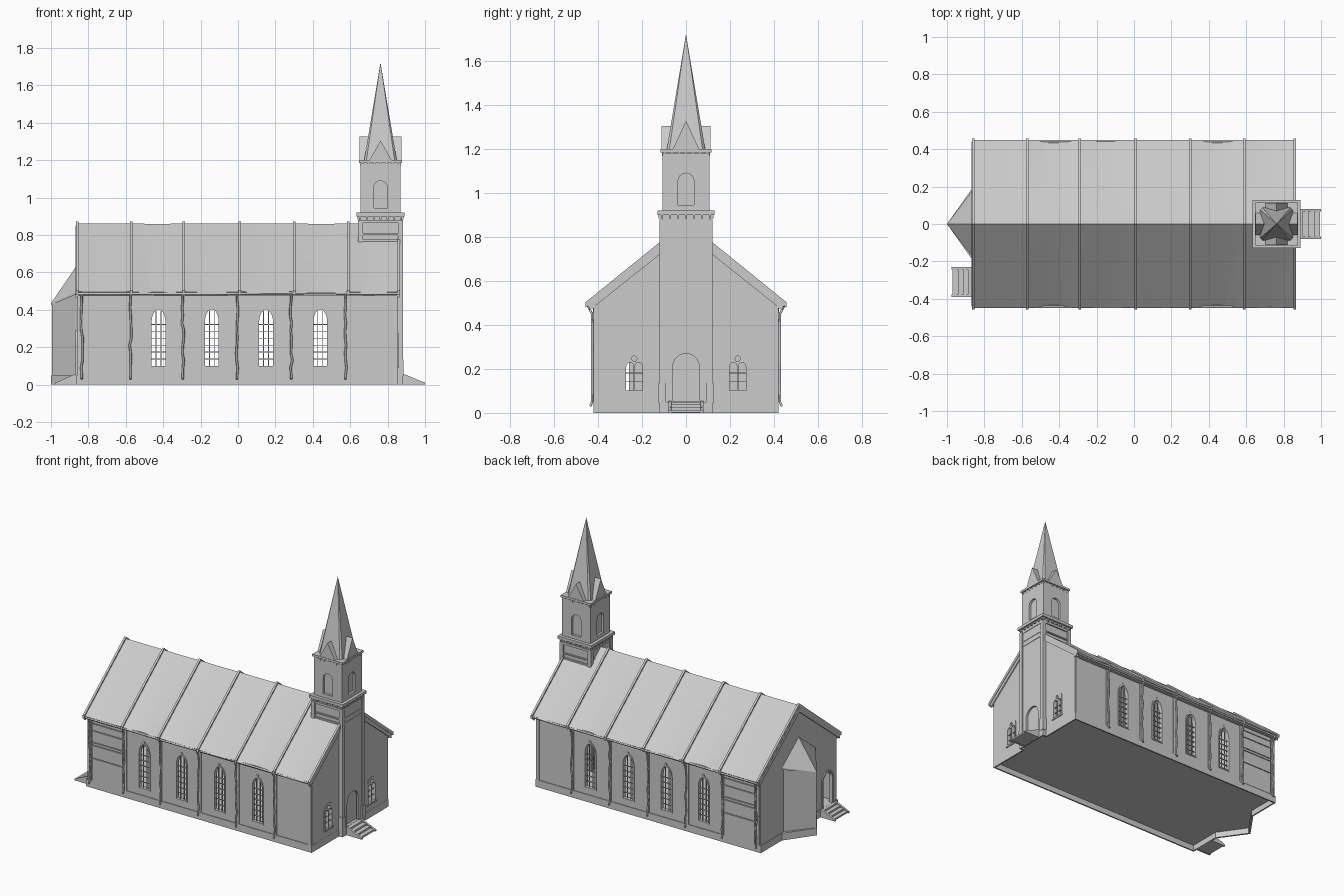
import bpy, bmesh, random
from math import pi, sin, cos
from mathutils import Matrix, Vector

if "Cube" in bpy.data.objects:
    bpy.data.objects.remove(bpy.data.objects["Cube"])

random.seed(4)
SIDE = Matrix.Rotation(pi / 2, 4, 'X')                      # profile (u,v) -> (x,z)
END = Matrix.Rotation(pi / 2, 4, 'Z') @ SIDE                # profile (u,v) -> (y,z)
FLAT = Matrix.Identity(4)                                   # profile (u,v) -> (x,y)
TX = 0.762                                                  # tower centre


def mesh_object(name, bm):
    me = bpy.data.meshes.new(name)
    bm.to_mesh(me)
    bm.free()
    ob = bpy.data.objects.new(name, me)
    bpy.context.collection.objects.link(ob)
    return ob


def panel(name, loops, depth, rot, loc):
    """Flat profile with holes, extruded symmetrically to depth."""
    cu = bpy.data.curves.new(name, 'CURVE')
    cu.dimensions, cu.fill_mode, cu.extrude = '2D', 'BOTH', depth / 2
    for pts in loops:
        sp = cu.splines.new('POLY')
        sp.points.add(len(pts) - 1)
        for p, (u, v) in zip(sp.points, pts):
            p.co = (u, v, 0, 1)
        sp.use_cyclic_u = True
    tmp = bpy.data.objects.new(name + "_curve", cu)
    bpy.context.collection.objects.link(tmp)
    bm = bmesh.new()
    bm.from_mesh(bpy.data.meshes.new_from_object(
        tmp.evaluated_get(bpy.context.evaluated_depsgraph_get())))
    bpy.data.objects.remove(tmp)
    bmesh.ops.transform(bm, matrix=Matrix.Translation(loc) @ rot, verts=bm.verts)
    bmesh.ops.remove_doubles(bm, verts=bm.verts, dist=1e-5)
    bmesh.ops.recalc_face_normals(bm, faces=bm.faces)
    for f in bm.faces:
        f.smooth = False
    return mesh_object(name, bm)


def boxes(name, items):
    """One object from many boxes given as (x0,x1,y0,y1,z0,z1)."""
    bm = bmesh.new()
    for x0, x1, y0, y1, z0, z1 in items:
        m = Matrix.Translation(((x0 + x1) / 2, (y0 + y1) / 2, (z0 + z1) / 2))
        bmesh.ops.create_cube(bm, size=1, matrix=m @ Matrix.Diagonal((x1 - x0, y1 - y0, z1 - z0, 1)))
    return mesh_object(name, bm)


def arch(c, hw, z0, z1, rise, n=12):
    s = z1 - rise
    return [(c - hw, z0), (c + hw, z0)] + [
        (c + hw * cos(pi * i / n), s + rise * sin(pi * i / n)) for i in range(n + 1)]


def rect(a, b, c, d):
    return [(a, c), (b, c), (b, d), (a, d)]


def hull(name, pts):
    bm = bmesh.new()
    for p in pts:
        bm.verts.new(p)
    bmesh.ops.convex_hull(bm, input=bm.verts)
    return mesh_object(name, bm)


def pipe(name, pts, r):
    cu = bpy.data.curves.new(name, 'CURVE')
    cu.dimensions, cu.bevel_depth, cu.bevel_resolution, cu.use_fill_caps = '3D', r, 1, True
    sp = cu.splines.new('POLY')
    sp.points.add(len(pts) - 1)
    for p, q in zip(sp.points, pts):
        p.co = (*q, 1)
    bpy.context.collection.objects.link(bpy.data.objects.new(name, cu))


# Foundation rim around a raised floor, including the wedge under the apse
outline = [(-1, 0), (-0.865, -0.19), (-0.865, -0.42), (0.856, -0.42), (0.856, -0.12), (0.883, -0.12)]
inner = [(-0.985, 0), (-0.855, -0.185), (-0.855, -0.41), (0.846, -0.41), (0.846, -0.11), (0.873, -0.11)]
outline += [(x, -y) for x, y in outline[:0:-1]]
inner += [(x, -y) for x, y in inner[:0:-1]]
panel("foundation_rim", [outline, inner], 0.05, FLAT, (0, 0, 0.025))
panel("floor", [inner], 0.01, FLAT, (0, 0, 0.045))

# Side walls with arched windows, battens, boarded bay and pipes
wins = [-0.425, -0.14, 0.15, 0.44]
seams = [-0.86, -0.57, -0.29, 0.01, 0.3, 0.59, 0.86]
for s, tag in ((-1, "front"), (1, "back")):
    y = s * 0.405
    panel(f"{tag}_wall", [rect(-0.855, 0.85, 0.045, 0.5)] +
          [arch(c, 0.038, 0.10, 0.405, 0.07) for c in wins], 0.02, SIDE, (0, y, 0))
    for c in wins:
        panel(f"{tag}_window_frame", [arch(c, 0.046, 0.092, 0.415, 0.078),
              arch(c, 0.037, 0.10, 0.403, 0.069)], 0.03, SIDE, (0, y, 0))
        boxes(f"{tag}_window_bars",
              [(c + d - 0.002, c + d + 0.002, y - 0.004, y + 0.004, 0.1, 0.395) for d in (-0.013, 0.013)] +
              [(c - 0.037, c + 0.037, y - 0.004, y + 0.004, 0.098 + 0.037 * k, 0.102 + 0.037 * k) for k in range(1, 7)] +
              [(c - 0.006, c + 0.006, s * 0.41 - 0.011, s * 0.41 + 0.011, 0.41, 0.425)])
    boxes(f"{tag}_battens", [(x - 0.012, x + 0.012, s * 0.415 - 0.006, s * 0.415 + 0.006, 0.045, 0.49)
                             for x in (-0.84, -0.57, -0.3, 0, 0.29, 0.575, 0.84)])
    boxes(f"{tag}_boards", [(-0.82, -0.585, s * 0.415 - 0.007, s * 0.415 + 0.007, a, b)
                            for a, b in ((0.05, 0.205), (0.21, 0.295), (0.3, 0.315), (0.32, 0.395), (0.4, 0.445), (0.45, 0.49))])
    boxes(f"{tag}_eave_moulding", [(-0.865, 0.86, s * 0.424 - 0.012, s * 0.424 + 0.012, 0.475, 0.495)])
    pipe(f"{tag}_gutter", [(-0.865 + 0.1728 * k, s * 0.443, 0.488 + random.uniform(-.003, .003)) for k in range(11)], 0.007)
    for x in (-0.835, -0.575, -0.295, -0.005, 0.285, 0.575):
        pipe(f"{tag}_downpipe", [(x, s * 0.445, 0.485), (x, s * 0.427, 0.45)] +
             [(x + random.uniform(-.006, .006), s * 0.427, 0.45 - 0.04 * k) for k in range(1, 10)] +
             [(x, s * 0.427, 0.05), (x, s * 0.435, 0.03)], 0.006)

# End walls: entrance gable with two traceried windows, rear gable with doorway
gable = [(-0.415, 0.045), (0.415, 0.045), (0.415, 0.495), (0, 0.835), (-0.415, 0.495)]
panel("entrance_gable", [gable] + [arch(c, 0.042, 0.1, 0.27, 0.05) for c in (-0.235, 0.235)],
      0.02, END, (0.845, 0, 0))
for c in (-0.235, 0.235):
    ring = [(c + 0.012 * cos(k * pi / 6), 0.247 + 0.012 * sin(k * pi / 6)) for k in range(12)]
    panel("gable_window_tracery", [arch(c, 0.046, 0.096, 0.275, 0.035), ring] +
          [arch(c + d, 0.017, 0.102, 0.23, 0.022) for d in (-0.02, 0.02)], 0.026, END, (0.845, 0, 0))
    boxes("gable_window_bars", [(0.841, 0.849, c - 0.04, c + 0.04, z, z + 0.003) for z in (0.14, 0.18)] +
          [(0.845, 0.861, c - 0.05, c + 0.05, 0.09, 0.1)])
panel("rear_gable", [gable, arch(-0.31, 0.05, 0.051, 0.28, 0.05)], 0.02, END, (-0.85, 0, 0))
panel("rear_door_frame", [arch(-0.31, 0.06, 0.05, 0.29, 0.06), arch(-0.31, 0.05, 0.051, 0.28, 0.05)],
      0.012, END, (-0.862, 0, 0))
for x, tag in ((0.857, "entrance"), (-0.862, "rear")):
    band = [(-0.44, 0.465), (0, 0.815), (0.44, 0.465), (0.44, 0.495), (0, 0.852), (-0.44, 0.495)]
    panel(f"{tag}_rake_board", [band], 0.012, END, (x, 0, 0))

# Apse with wedge plan and sloping roof
hull("apse", [(x, y, z) for x, y, h in ((-0.995, 0, 0.43), (-0.85, 0.178, 0.49), (-0.85, -0.178, 0.49)) for z in (0.045, h)])
hull("apse_roof", [(-1, 0, 0.425), (-1, 0, 0.435), (-0.86, 0.183, 0.485), (-0.86, 0.183, 0.497),
                   (-0.86, -0.183, 0.485), (-0.86, -0.183, 0.497), (-0.86, 0, 0.64)])

# Sagging roof sheet with seam ribs
bm = bmesh.new()
rows = []
for b in range(len(seams) - 1):
    for k in range(6 if b < 5 else 7):
        f = k / 6
        x = seams[b] + (seams[b + 1] - seams[b]) * f
        sag = 0.008 * sin(pi * f) * (0.5 + 0.5 * ((b * 2) % 3))
        rows.append([bm.verts.new((x, y * (1 - 2 * sag), 0.862 - 0.81 * abs(y) - sag * (0.2 + abs(y))))
                     for y in [-0.45 + 0.075 * j for j in range(13)]])
for r, q in zip(rows, rows[1:]):
    for j in range(12):
        bm.faces.new((r[j], q[j], q[j + 1], r[j + 1]))
roof = mesh_object("roof", bm)
mod = roof.modifiers.new("thickness", 'SOLIDIFY')
mod.thickness, mod.offset = 0.018, -1
for x in seams:
    chevron = [(-0.456, 0.48), (-0.456, 0.504), (0, 0.873), (0.456, 0.504), (0.456, 0.48), (0, 0.845)]
    panel("roof_rib", [chevron], 0.014, END, (x, 0, 0))

# Tower shaft with arched doorway, corner pilasters and bands
panel("tower_front", [rect(-0.108, 0.108, 0.045, 0.9), arch(0, 0.06, 0.051, 0.27, 0.06)], 0.014, END, (0.869, 0, 0))
boxes("tower_walls", [(0.65, 0.87, -0.108, -0.09, 0.045, 0.9), (0.65, 0.87, 0.09, 0.108, 0.045, 0.9),
                      (0.65, 0.67, -0.1, 0.1, 0.045, 0.9)])
corners = [(TX + i * 0.107, j * 0.107) for i in (-1, 1) for j in (-1, 1)]
boxes("tower_pilasters", [(x - 0.013, x + 0.013, y - 0.013, y + 0.013, 0.045, 0.88) for x, y in corners] +
      [(x - 0.017, x + 0.017, y - 0.017, y + 0.017, 0.045, 0.135) for x, y in corners])
boxes("tower_bands", [(TX - 0.117, TX + 0.117, -0.117, 0.117, a, b) for a, b in ((0.765, 0.775), (0.8, 0.808), (0.865, 0.88))])


def cornice(name, h, z0, z1, n):
    """Square moulding with a row of corbels below it."""
    step = 2 * (h - 0.02) / (n - 1)
    out = [(TX - h, TX + h, -h, h, z0, z1)]
    for k in range(n):
        d, w = -h + 0.02 + k * step, h - 0.005
        out += [(TX + d - 0.005, TX + d + 0.005, -w, w, z0 - 0.016, z0),
                (TX - w, TX + w, d - 0.005, d + 0.005, z0 - 0.016, z0)]
    boxes(name, out)


cornice("tower_cornice", 0.129, 0.9, 0.92, 7)

# Belfry with blind arches and spire gablets on all four faces
boxes("belfry_core", [(TX - 0.092, TX + 0.092, -0.092, 0.092, 0.92, 1.18)])
for k in range(4):
    rot = Matrix.Rotation(k * pi / 2, 4, 'Z')
    off = rot @ Vector((0.1, 0, 0))
    panel("belfry_face", [rect(-0.108, 0.108, 0.92, 1.18), arch(0, 0.036, 0.945, 1.09, 0.036)],
          0.016, rot @ END, (TX + off.x, off.y, 0))
    peak = 1.305 if k % 2 else 1.328
    panel("spire_gablet", [[(-0.062, 1.195), (0.062, 1.195), (0, peak)]], 0.105, rot @ END,
          (TX + off.x * 0.6, off.y * 0.6, 0))
cornice("belfry_cornice", 0.115, 1.185, 1.2, 7)

# Spire: square with narrow chamfered corners
a, c = 0.088, 0.076
base = [(u * p, v * q) for p, q in ((a, c), (c, a)) for u in (-1, 1) for v in (-1, 1)]
hull("spire", [(TX + x, y, 1.195) for x, y in base] + [(TX, 0, 1.722)])


# Entrance and rear steps
def steps(name, x0, x1, yc, hw):
    d = (x1 - x0) / 4
    boxes(name + "_treads", [(min(x0, x0 + d * (k + 0.8)), max(x0, x0 + d * (k + 0.8)), yc - hw, yc + hw,
                              0.038 - 0.012 * k, 0.05 - 0.012 * k) for k in range(4)])
    for s in (-1, 1):
        panel(name + "_stringer", [[(x0, 0), (x1, 0), (x1, 0.01), (x0 + d * 0.4, 0.055), (x0, 0.055)]],
              0.014, SIDE, (0, yc + s * hw, 0))


steps("entrance_steps", 0.88, 1.0, 0, 0.073)
steps("rear_steps", -0.865, -0.975, -0.31, 0.073)
